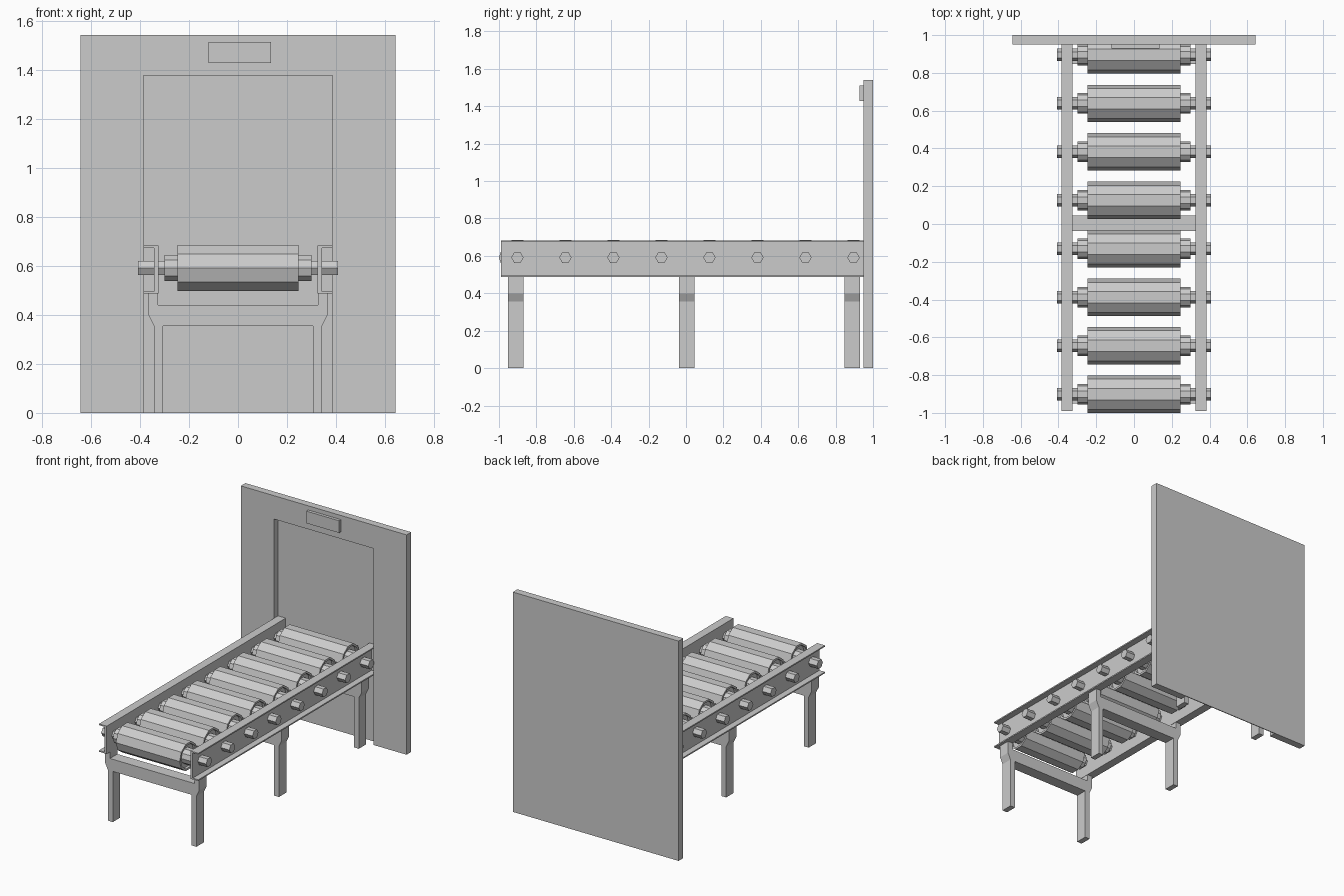
import bpy
from math import cos, sin, tau

if "Cube" in bpy.data.objects:
    bpy.data.objects.remove(bpy.data.objects["Cube"])

PITCH, FIRST, COUNT = 0.2567, -0.9015, 8   # roller spacing along y
AXLE_Z = 0.591


def make_object(name, mesh, location=(0, 0, 0)):
    obj = bpy.data.objects.new(name, mesh)
    obj.location = location
    bpy.context.collection.objects.link(obj)
    return obj


def extrude_y(name, profile, y0, y1):
    """Prism from an anticlockwise (x, z) outline, running from y0 to y1."""
    n = len(profile)
    verts = [(x, y, z) for y in (y0, y1) for x, z in profile]
    faces = [tuple(range(n)), tuple(reversed(range(n, 2 * n)))]
    faces += [(i, i + n, (i + 1) % n + n, (i + 1) % n) for i in range(n)]
    mesh = bpy.data.meshes.new(name)
    mesh.from_pydata(verts, [], faces)
    return make_object(name, mesh)


def lathe_x(name, profile, sides):
    """Solid of revolution about x from (x, radius) points, capped at both ends."""
    verts = [(x, r * cos(tau * k / sides), r * sin(tau * k / sides))
             for x, r in profile for k in range(sides)]
    last = (len(profile) - 1) * sides
    faces = [tuple(reversed(range(sides))), tuple(range(last, last + sides))]
    for i in range(len(profile) - 1):
        a, b = i * sides, (i + 1) * sides
        for k in range(sides):
            j = (k + 1) % sides
            faces.append((a + k, a + j, b + j, b + k))
    mesh = bpy.data.meshes.new(name)
    mesh.from_pydata(verts, [], faces)
    return mesh


def mirrored(half):
    """Complete a half profile across x = 0."""
    return half + [(-x, z) for x, z in reversed(half)]


# Wall panel: thick surround with a thin sheet closing the doorway
surround = mirrored([(0.385, 0), (0.643, 0), (0.643, 1.541)])
surround = surround + [(-0.385, 1.377), (0.385, 1.377)]
surround = [(0.385, 0), (0.643, 0), (0.643, 1.541), (-0.643, 1.541),
            (-0.643, 0), (-0.385, 0), (-0.385, 1.377), (0.385, 1.377)]
extrude_y("wall_surround", surround, 0.949, 1.0)
extrude_y("doorway_back_sheet",
          [(-0.385, 0), (0.385, 0), (0.385, 1.377), (-0.385, 1.377)], 0.994, 1.0)
extrude_y("door_sign", [(-0.12, 1.427), (0.134, 1.427), (0.134, 1.512), (-0.12, 1.512)],
          0.928, 0.95)

# Side rails: C channels opening outward
channel = [(0.325, 0.487), (0.385, 0.487), (0.385, 0.496), (0.342, 0.496),
           (0.342, 0.673), (0.385, 0.673), (0.385, 0.682), (0.325, 0.682)]
extrude_y("right_rail", channel, -0.99, 0.993)
extrude_y("left_rail", [(-x, z) for x, z in reversed(channel)], -0.99, 0.993)

# Leg frames: two cranked legs joined by a crossbeam
leg_frame = mirrored([(0.305, 0.355), (0.305, 0), (0.343, 0), (0.343, 0.355),
                      (0.365, 0.40), (0.365, 0.487), (0.327, 0.487), (0.327, 0.44)])
for label, y in (("front", -0.91), ("middle", 0.004), ("rear", 0.889)):
    extrude_y(label + "_leg_frame", leg_frame, y - 0.041, y + 0.041)

# Rollers: ten-sided drums with recessed ends and smaller hubs, on hex axles
drum_half = [(0.30, 0.055), (0.228, 0.055), (0.228, 0.084), (0.247, 0.084), (0.247, 0.0985)]
drum = lathe_x("roller", [(-x, r) for x, r in drum_half] + drum_half[::-1], 10)
axle = lathe_x("axle", [(-0.407, 0.033), (0.407, 0.033)], 6)
for i in range(COUNT):
    spot = (0, FIRST + i * PITCH, AXLE_Z)
    make_object(f"roller_{i + 1}", drum, spot)
    make_object(f"axle_{i + 1}", axle, spot)
